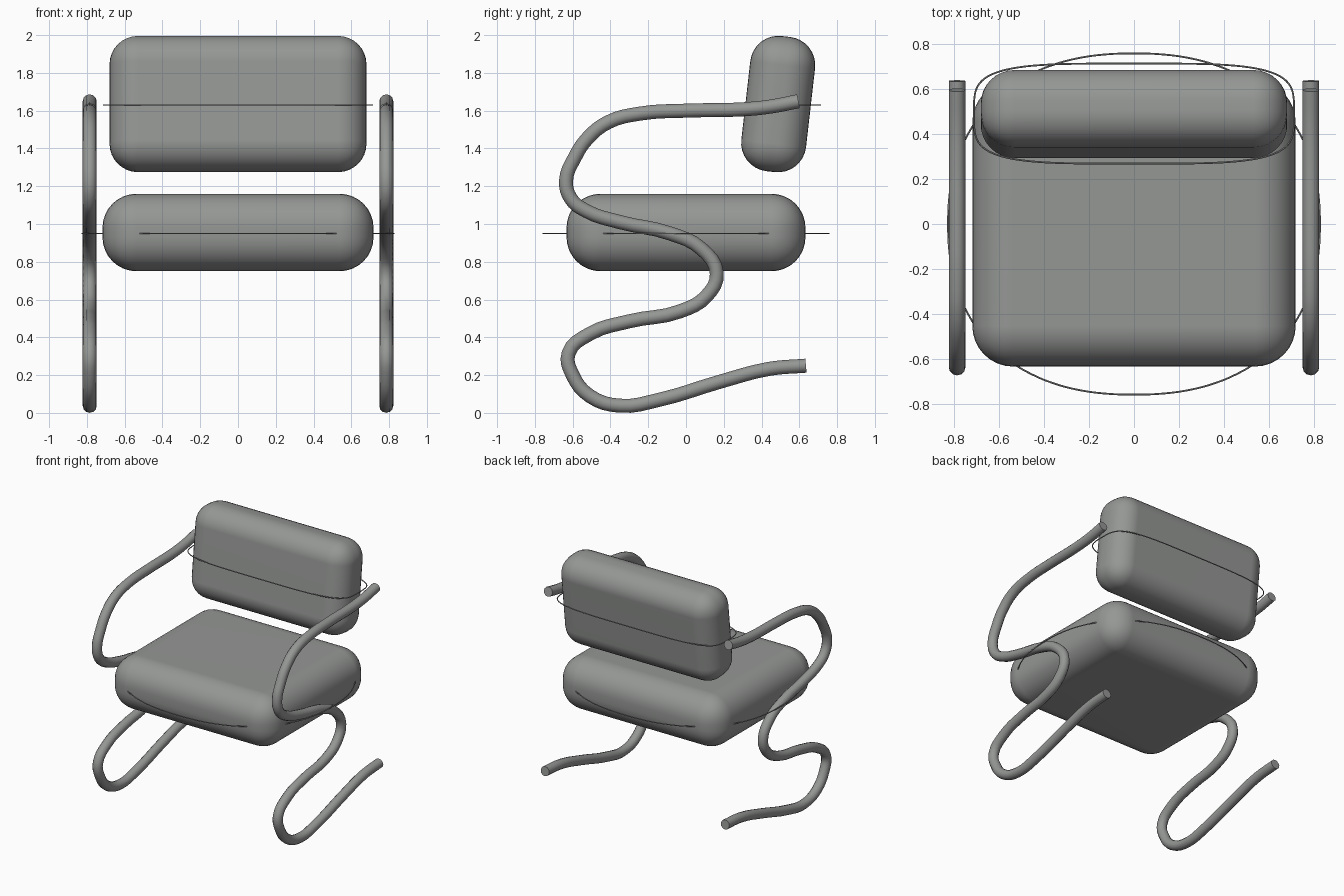
import bpy
import math

cube = bpy.data.objects.get("Cube")
if cube:
    bpy.data.objects.remove(cube, do_unlink=True)

grey = bpy.data.materials.new("neutral grey")
grey.use_nodes = True
colour = (0.30, 0.31, 0.30, 1)
grey.diffuse_color = colour
grey.node_tree.nodes["Principled BSDF"].inputs["Base Color"].default_value = colour


def cushion(name, centre, size, radius, tilt=0):
    """Box with generously rounded, smooth edges."""
    bpy.ops.mesh.primitive_cube_add(size=1, location=centre)
    ob = bpy.context.object
    ob.name = name
    ob.scale = size
    bpy.ops.object.transform_apply(location=False, rotation=False, scale=True)
    ob.rotation_euler.x = tilt
    bevel = ob.modifiers.new("rounding", "BEVEL")
    bevel.width = radius
    bevel.segments = 8
    bevel.limit_method = "NONE"
    ob.data.materials.append(grey)
    bpy.ops.object.shade_smooth()
    normals = ob.modifiers.new("flat panels", "WEIGHTED_NORMAL")
    normals.keep_sharp = True
    return ob


def tube(name, points, radius, sides, cyclic=False):
    """Round tube along a smooth path, as a mesh."""
    curve = bpy.data.curves.new(name, "CURVE")
    curve.dimensions = "3D"
    curve.bevel_depth = radius
    curve.bevel_resolution = sides
    curve.resolution_u = 4
    curve.use_fill_caps = not cyclic
    spline = curve.splines.new("BEZIER")
    spline.bezier_points.add(len(points) - 1)
    spline.use_cyclic_u = cyclic
    for knot, p in zip(spline.bezier_points, points):
        knot.co = p
        knot.handle_left_type = knot.handle_right_type = "AUTO"
    ob = bpy.data.objects.new(name, curve)
    bpy.context.collection.objects.link(ob)
    curve.materials.append(grey)
    bpy.ops.object.select_all(action="DESELECT")
    ob.select_set(True)
    bpy.context.view_layer.objects.active = ob
    bpy.ops.object.convert(target="MESH")
    bpy.ops.object.shade_smooth_by_angle(angle=math.radians(50))
    return bpy.context.object


def loop(name, centre, a, b, power, count=48):
    """Thin piping wire following a superellipse in a level plane."""
    pts = []
    for i in range(count):
        t = math.tau * i / count
        c, s = math.cos(t), math.sin(t)
        pts.append((a * math.copysign(abs(c) ** (2 / power), c),
                    centre[0] + b * math.copysign(abs(s) ** (2 / power), s),
                    centre[1]))
    return tube(name, pts, 0.004, 1, cyclic=True)


# Cushions
cushion("seat_cushion", (0, 0, 0.955), (1.435, 1.265, 0.41), 0.18)
cushion("backrest_cushion", (0, 0.488, 1.635), (1.36, 0.345, 0.72), 0.15,
        tilt=math.radians(-6.5))

# Piping wires around the cushions
loop("seat_piping", (0, 0.95), 0.825, 0.757, 2.3)
loop("backrest_piping", (0.49, 1.63), 0.71, 0.222, 4)

# Serpentine side frames: armrest, seat support and floor runner in one tube
path = [(0.595, 1.65), (0.45, 1.622), (0.3, 1.607), (0, 1.6), (-0.24, 1.585),
        (-0.41, 1.54), (-0.52, 1.455), (-0.59, 1.35), (-0.635, 1.23),
        (-0.61, 1.135), (-0.53, 1.07), (-0.35, 1.01), (-0.085, 0.95),
        (0.08, 0.87), (0.163, 0.74), (0.11, 0.62), (-0.03, 0.538),
        (-0.3, 0.485), (-0.51, 0.418), (-0.622, 0.315), (-0.6, 0.2),
        (-0.51, 0.09), (-0.35, 0.038), (-0.14, 0.07), (0.18, 0.165),
        (0.44, 0.233), (0.635, 0.25)]
for side, x in (("left", 0.785), ("right", -0.785)):
    tube(side + "_frame", [(x, y, z) for y, z in path], 0.037, 4)
